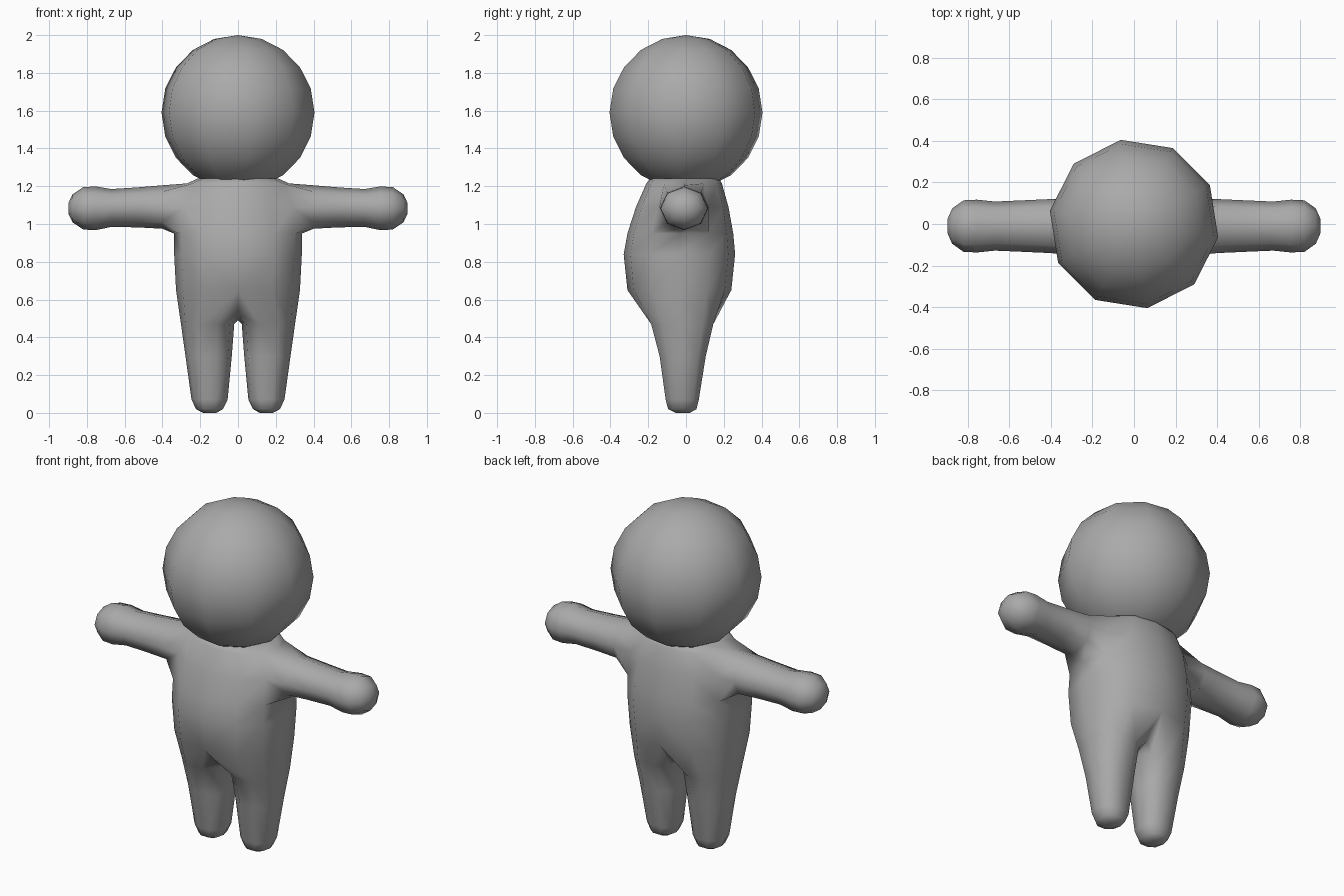
import bpy, bmesh
from math import sin, cos, radians, copysign

if "Cube" in bpy.data.objects:
    bpy.data.objects.remove(bpy.data.objects["Cube"])

grey = bpy.data.materials.new("plain grey")
grey.diffuse_color = (0.4, 0.4, 0.4, 1)
grey.use_nodes = True
grey.node_tree.nodes["Principled BSDF"].inputs["Base Color"].default_value = grey.diffuse_color


def finish(name, bm):
    mesh = bpy.data.meshes.new(name)
    bm.to_mesh(mesh)
    bm.free()
    for p in mesh.polygons:
        p.use_smooth = True
    mesh.materials.append(grey)
    ob = bpy.data.objects.new(name, mesh)
    bpy.context.collection.objects.link(ob)
    return ob


def power(v, e):
    return copysign(abs(v) ** e, v) if abs(v) > 1e-6 else 0.0


# Head: ten-sided ball, turned a little
bm = bmesh.new()
bmesh.ops.create_uvsphere(bm, u_segments=10, v_segments=10, radius=0.41)
head = finish("head", bm)
head.location = (0, 0, 1.59)
head.rotation_euler = (0, 0, radians(9))

# Body: the +x half is built as one skin, then mirrored
bm = bmesh.new()


def bridge(a, b):
    n = len(a)
    for i in range(n):
        j = (i + 1) % n
        bm.faces.new((a[i], a[j], b[j], b[i]))


# Torso half rings: z, half width, front y, back y
torso = [(0.65, 0.328, -0.31, 0.24), (0.84, 0.338, -0.33, 0.26),
         (0.95, 0.34, -0.31, 0.25), (1.09, 0.325, -0.265, 0.225),
         (1.215, 0.27, -0.21, 0.19), (1.24, 0.215, -0.19, 0.175)]
rings = []
for z, w, y0, y1 in torso:
    ring = []
    for k in range(7):
        a = radians(-90 + 30 * k)
        y = (y0 + y1) / 2 + power(sin(a), 0.9) * (y1 - y0) / 2
        ring.append(bm.verts.new((w * power(cos(a), 0.85), y, z)))
    rings.append(ring)
for r in range(len(rings) - 1):
    for k in range(6):
        if r in (2, 3) and k in (2, 3):
            continue                      # arm hole
        bm.faces.new((rings[r][k], rings[r][k + 1], rings[r + 1][k + 1], rings[r + 1][k]))
bm.faces.new(rings[-1])                   # top under the head

# Arm rings: x, centre z, radius z, radius y
lo, mid, hi = rings[2:5]
loop = [lo[2], lo[3], lo[4], mid[4], hi[4], hi[3], hi[2], mid[2]]
bm.verts.remove(mid[3])
arm = [(0.40, 1.09, 0.115, 0.13), (0.53, 1.088, 0.106, 0.124), (0.67, 1.085, 0.100, 0.118),
       (0.755, 1.083, 0.116, 0.127), (0.82, 1.083, 0.112, 0.124), (0.875, 1.083, 0.075, 0.085),
       (0.897, 1.083, 0.03, 0.035)]
for x, z, rz, ry in arm:
    angles = [radians(-135 + 45 * k) for k in range(8)]
    ring = [bm.verts.new((x, -0.01 + ry * cos(a), z + rz * sin(a))) for a in angles]
    bridge(loop, ring)
    loop = ring
bm.faces.new(loop)

# Leg: torso edge plus a crotch arch, then rings of z, x range, y range
arch = [bm.verts.new((0, y, z)) for y, z in ((0.11, 0.52), (-0.02, 0.49), (-0.15, 0.52))]
loop = rings[0] + arch
leg = [(0.47, 0.02, 0.302, -0.185, 0.145), (0.30, 0.033, 0.278, -0.14, 0.105),
       (0.07, 0.055, 0.246, -0.108, 0.068), (0.02, 0.08, 0.222, -0.095, 0.056),
       (0.0, 0.115, 0.185, -0.055, 0.02)]
for z, x0, x1, y0, y1 in leg:
    angles = [radians(-108 + 36 * k) for k in range(10)]
    ring = [bm.verts.new(((x0 + x1) / 2 + (x1 - x0) / 2 * power(cos(a), 0.85),
                          (y0 + y1) / 2 + (y1 - y0) / 2 * power(sin(a), 0.85) * 1.04, z))
            for a in angles]
    bridge(loop, ring)
    loop = ring
bm.faces.new(loop)

bmesh.ops.recalc_face_normals(bm, faces=bm.faces)
body = finish("body", bm)
mirror = body.modifiers.new("mirror", "MIRROR")
mirror.use_clip = True
mirror.merge_threshold = 0.002
